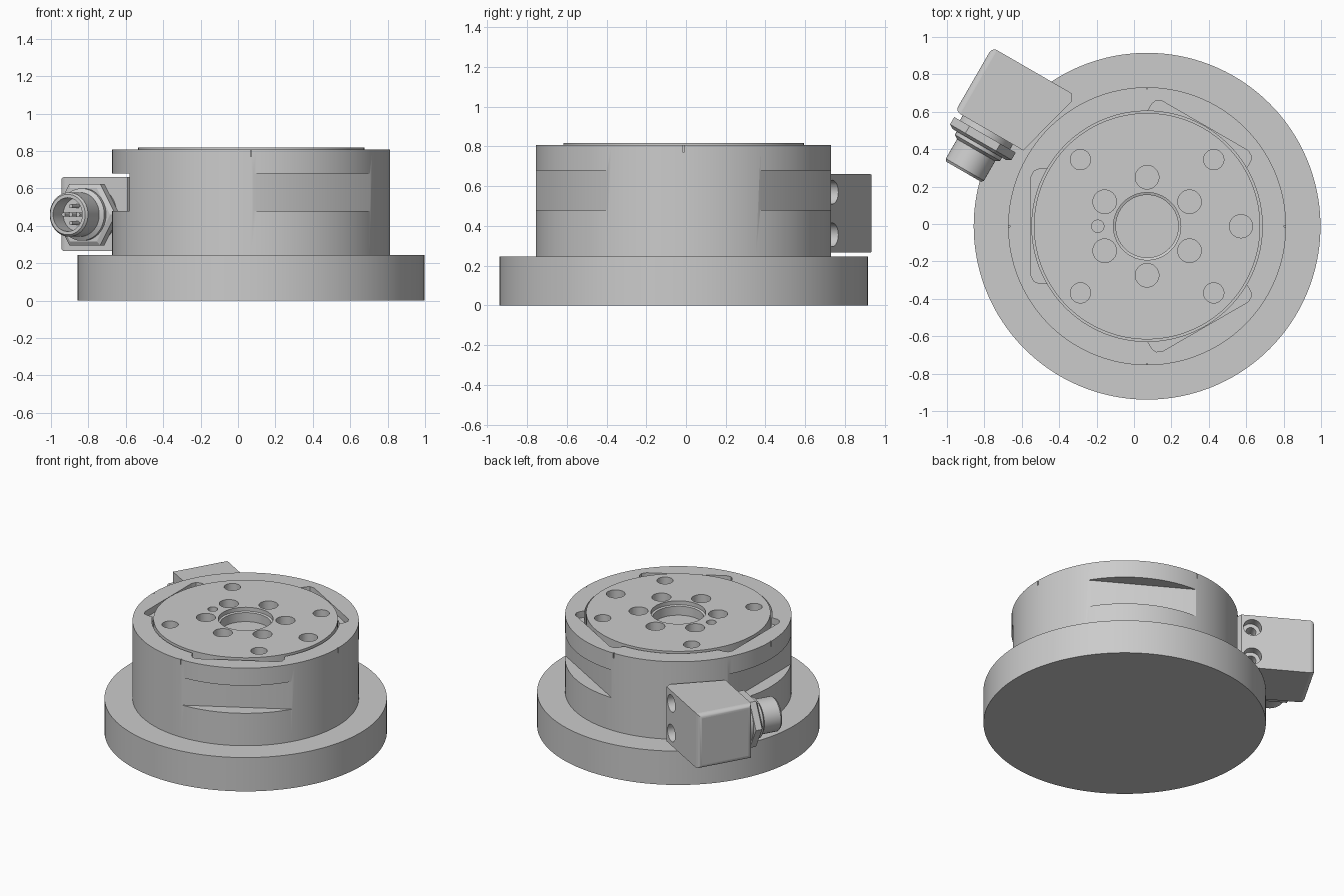
import bpy, bmesh
from math import pi, cos, sin, radians
from mathutils import Matrix, Vector

if "Cube" in bpy.data.objects:
    bpy.data.objects.remove(bpy.data.objects["Cube"])

CENTRE = Matrix.Translation((0.07, -0.012, 0))
SIDE = CENTRE @ Matrix.Rotation(radians(150), 4, 'Z')   # x = outward, y = along the plug axis


def finish(name, bm, mat, angle=30):
    bmesh.ops.remove_doubles(bm, verts=bm.verts, dist=1e-5)
    bmesh.ops.recalc_face_normals(bm, faces=bm.faces)
    mesh = bpy.data.meshes.new(name)
    bm.to_mesh(mesh)
    bm.free()
    mesh.transform(mat)
    ob = bpy.data.objects.new(name, mesh)
    bpy.context.collection.objects.link(ob)
    smooth(ob, angle)
    return ob


def activate(ob):
    bpy.ops.object.select_all(action='DESELECT')
    ob.select_set(True)
    bpy.context.view_layer.objects.active = ob


def smooth(ob, angle=30):
    activate(ob)
    bpy.ops.object.shade_smooth_by_angle(angle=radians(angle))


def lathe(name, profile, mat=CENTRE, steps=128):
    """Closed solid from (radius, height) points starting and ending on the axis."""
    bm = bmesh.new()
    rings = []
    for r, z in profile:
        if r == 0:
            rings.append([bm.verts.new((0, 0, z))] * steps)
        else:
            rings.append([bm.verts.new((r * cos(2 * pi * i / steps), r * sin(2 * pi * i / steps), z))
                          for i in range(steps)])
    for a, b in zip(rings, rings[1:]):
        for i in range(steps):
            j = (i + 1) % steps
            bm.faces.new(list(dict.fromkeys((a[i], a[j], b[j], b[i]))))
    return finish(name, bm, mat)


def cylinder(name, r, z0, z1, mat, steps=40):
    return lathe(name, [(0, z0), (r, z0), (r, z1), (0, z1)], mat, steps)


def prism(name, points, z0, z1, mat):
    bm = bmesh.new()
    face = bm.faces.new([bm.verts.new((x, y, z0)) for x, y in points])
    ext = bmesh.ops.extrude_face_region(bm, geom=[face])
    bmesh.ops.translate(bm, vec=(0, 0, z1 - z0),
                        verts=[g for g in ext['geom'] if isinstance(g, bmesh.types.BMVert)])
    return finish(name, bm, mat)


def cut(ob, cutters):
    for c in cutters:
        c.hide_render = True
        mod = ob.modifiers.new("cut", 'BOOLEAN')
        mod.operation, mod.solver, mod.object = 'DIFFERENCE', 'EXACT', c
        activate(ob)
        bpy.ops.object.modifier_apply(modifier=mod.name)
        bpy.data.objects.remove(c)
    smooth(ob)


def turned(deg):
    return CENTRE @ Matrix.Rotation(radians(deg), 4, 'Z')


def polar(deg, r):
    return turned(deg) @ Matrix.Translation((r, 0, 0))


# base flange
lathe("base_flange", [(0, 0), (0.927, 0), (0.927, 0.245), (0, 0.245)], steps=160)

# body drum with bore for the top plate
body = lathe("body_drum", [(0, 0.24), (0.743, 0.24), (0.743, 0.807), (0.616, 0.807),
                           (0.616, 0.65), (0, 0.65)], steps=160)
cutters = []
for a in (60, 180, 300):
    # side windows and rounded pockets in the rim
    cutters.append(prism("window_cutter", [(0.65, -0.5), (0.9, -0.5), (0.9, 0.5), (0.65, 0.5)],
                         0.48, 0.68, turned(a)))
    cutters.append(prism("pocket_cutter",
                         [(0.45, -0.305), (0.58, -0.305), (0.605, -0.295), (0.62, -0.265),
                          (0.62, 0.265), (0.605, 0.295), (0.58, 0.305), (0.45, 0.305)],
                         0.76, 0.9, turned(a)))
for a in (0, 90, 180, 270):
    # alignment notches
    cutters.append(prism("notch_cutter", [(0.733, -0.003), (0.8, -0.003), (0.8, 0.003), (0.733, 0.003)],
                         0.77, 0.9, turned(a)))
cut(body, cutters)

# top plate with centre bore and bolt holes
plate = lathe("top_plate", [(0, 0.64), (0.605, 0.64), (0.605, 0.818), (0.18, 0.818),
                            (0.18, 0.79), (0.167, 0.785), (0.167, 0.72), (0, 0.72)], steps=160)
holes = [(a, 0.262, 0.063) for a in range(30, 360, 60)]
holes += [(a, 0.504, 0.054) for a in range(45, 360, 90)]
holes += [(0, 0.502, 0.062), (180, 0.264, 0.033)]
cut(plate, [cylinder("hole_cutter", r, 0.70, 0.9, polar(a, d)) for a, d, r in holes])

# connector housing: rounded block against the drum
block = prism("connector_housing", [(1.195, -0.414), (0.707, -0.414), (0.682, -0.38),
                                    (0.776, -0.02), (1.195, -0.02)], 0.265, 0.66, SIDE)
bm = bmesh.new()
bm.from_mesh(block.data)
inv = SIDE.inverted()
outer = [e for e in bm.edges if all((inv @ v.co).x > 1.19 for v in e.verts)]
bmesh.ops.bevel(bm, geom=outer, offset=0.03, segments=5, profile=0.5, affect='EDGES')
bm.to_mesh(block.data)
bm.free()
along = Matrix.Rotation(-pi / 2, 4, 'X')
screw_cutters = []
for z in (0.355, 0.57):
    seat = SIDE @ Matrix.Translation((0.78, -0.414, z)) @ along
    screw_cutters.append(cylinder("counterbore_cutter", 0.06, -0.1, 0.06, seat))
    screw_cutters.append(cylinder("screw_hole_cutter", 0.033, -0.1, 0.14, seat))
cut(block, screw_cutters)

# plug: washer, hex nut, threaded barrel with socket and pins
plug = SIDE @ Matrix.Translation((0.995, -0.02, 0.46)) @ along
cylinder("plug_washer", 0.155, -0.01, 0.035, plug, 64)
lathe("plug_hex_nut", [(0, 0.03), (0.19, 0.03), (0.19, 0.075), (0.165, 0.09), (0, 0.09)], plug, 6)
lathe("plug_barrel", [(0, 0.08), (0.14, 0.08), (0.14, 0.11), (0.118, 0.125), (0.118, 0.245),
                      (0.108, 0.258), (0.09, 0.258), (0.09, 0.15), (0, 0.15)], plug, 64)
for i in range(5):
    r = 0.045 if i < 4 else 0
    spot = plug @ Matrix.Translation((r * cos(i * pi / 2), r * sin(i * pi / 2), 0))
    cylinder("plug_pin", 0.011, 0.145, 0.225, spot, 16)
